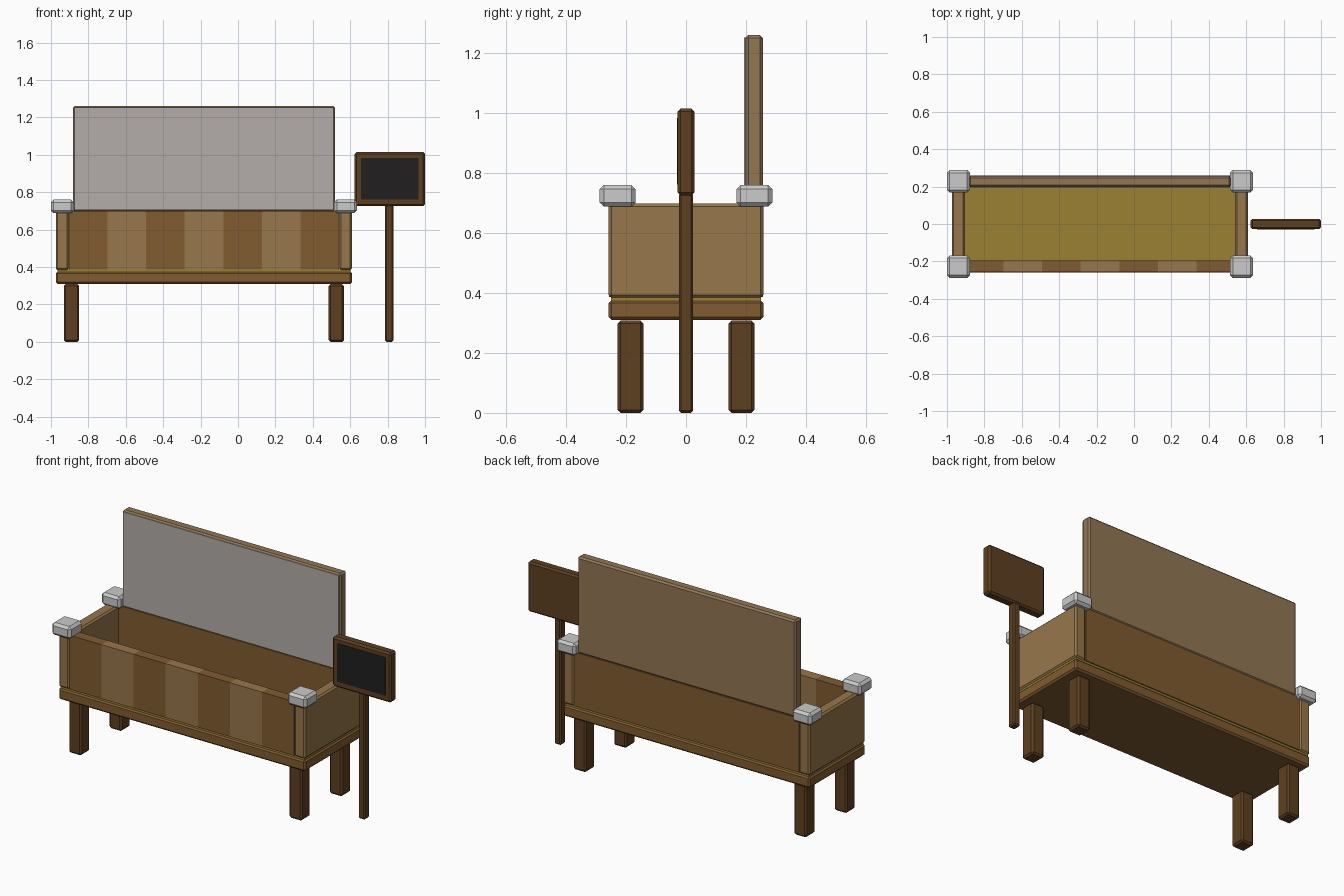
import bpy
import bmesh

if "Cube" in bpy.data.objects:
    bpy.data.objects.remove(bpy.data.objects["Cube"])


def material(name, rgb):
    # display values converted to linear
    m = bpy.data.materials.new(name)
    m.diffuse_color = (*[(c / 255) ** 2.2 for c in rgb], 1)
    m.use_nodes = True
    m.node_tree.nodes["Principled BSDF"].inputs["Base Color"].default_value = m.diffuse_color
    return m


LIGHT = material("light_wood", (150, 118, 76))
BROWN = material("brown_wood", (128, 92, 52))
DARK = material("dark_wood", (94, 66, 38))
TAN = material("tan_wood", (145, 118, 86))
STRAW = material("straw", (155, 128, 55))
BLACK = material("slate", (38, 36, 36))
GREY = material("grey_sheet", (178, 172, 168))


def box(name, x, y, z, mat=None, bevel=0.0):
    """Box from (min, max) ranges, with optional single chamfer."""
    bm = bmesh.new()
    bmesh.ops.create_cube(bm, size=1)
    for v in bm.verts:
        v.co = [a + (b - a) * (c + 0.5) for c, (a, b) in zip(v.co, (x, y, z))]
    if bevel:
        bmesh.ops.bevel(bm, geom=bm.edges[:], offset=bevel, segments=1,
                        affect='EDGES')
    me = bpy.data.meshes.new(name)
    bm.to_mesh(me)
    bm.free()
    if mat:
        me.materials.append(mat)
    ob = bpy.data.objects.new(name, me)
    bpy.context.collection.objects.link(ob)
    return ob


CX = -0.182  # middle of the trough


def span(c, half):
    return (c - half, c + half)


# Base slab and straw floor
box("base", (-0.974, 0.61), (-0.258, 0.258), (0.31, 0.376), BROWN, 0.01)
box("floor", (-0.966, 0.602), (-0.25, 0.25), (0.36, 0.387), STRAW)

# Legs, end boards and corner caps
for sx, side in ((-1, "left"), (1, "right")):
    box(f"{side}_end_board", span(CX + sx * 0.757, 0.035), (-0.258, 0.258),
        (0.383, 0.698), LIGHT, 0.01)
    for sy, end in ((-1, "front"), (1, "back")):
        box(f"{end}_{side}_leg", span(CX + sx * 0.708, 0.041),
            span(sy * 0.185, 0.043), (0, 0.308), DARK, 0.01)
        box(f"{end}_{side}_cap", span(CX + sx * 0.757, 0.061),
            span(sy * 0.228, 0.06), (0.688, 0.76), None, 0.014)

# Striped front made of seven planks
x0, w = -0.904, 1.444 / 7
for i in range(7):
    box(f"front_plank_{i + 1}", (x0 + i * w, x0 + (i + 1) * w),
        (-0.256, -0.194), (0.386, 0.7), LIGHT if i % 2 else BROWN)

# Back wall of the trough
box("back_wall", (x0, x0 + 7 * w), (0.197, 0.256), (0.386, 0.7), BROWN)

# Tall back board with its grey facing
box("back_board", (-0.883, 0.519), (0.198, 0.257), (0.698, 1.26), TAN, 0.01)
box("board_facing", (-0.875, 0.511), (0.194, 0.199), (0.706, 1.252), GREY)

# Sign on a post
box("sign_post", span(0.809, 0.022), (-0.024, 0.024), (0, 0.735), DARK, 0.008)
box("sign_board", (0.624, 1.0), (-0.028, 0.028), (0.725, 1.015), DARK, 0.01)
box("sign_slate", (0.658, 0.966), (-0.03, -0.02), (0.762, 0.984), BLACK)
